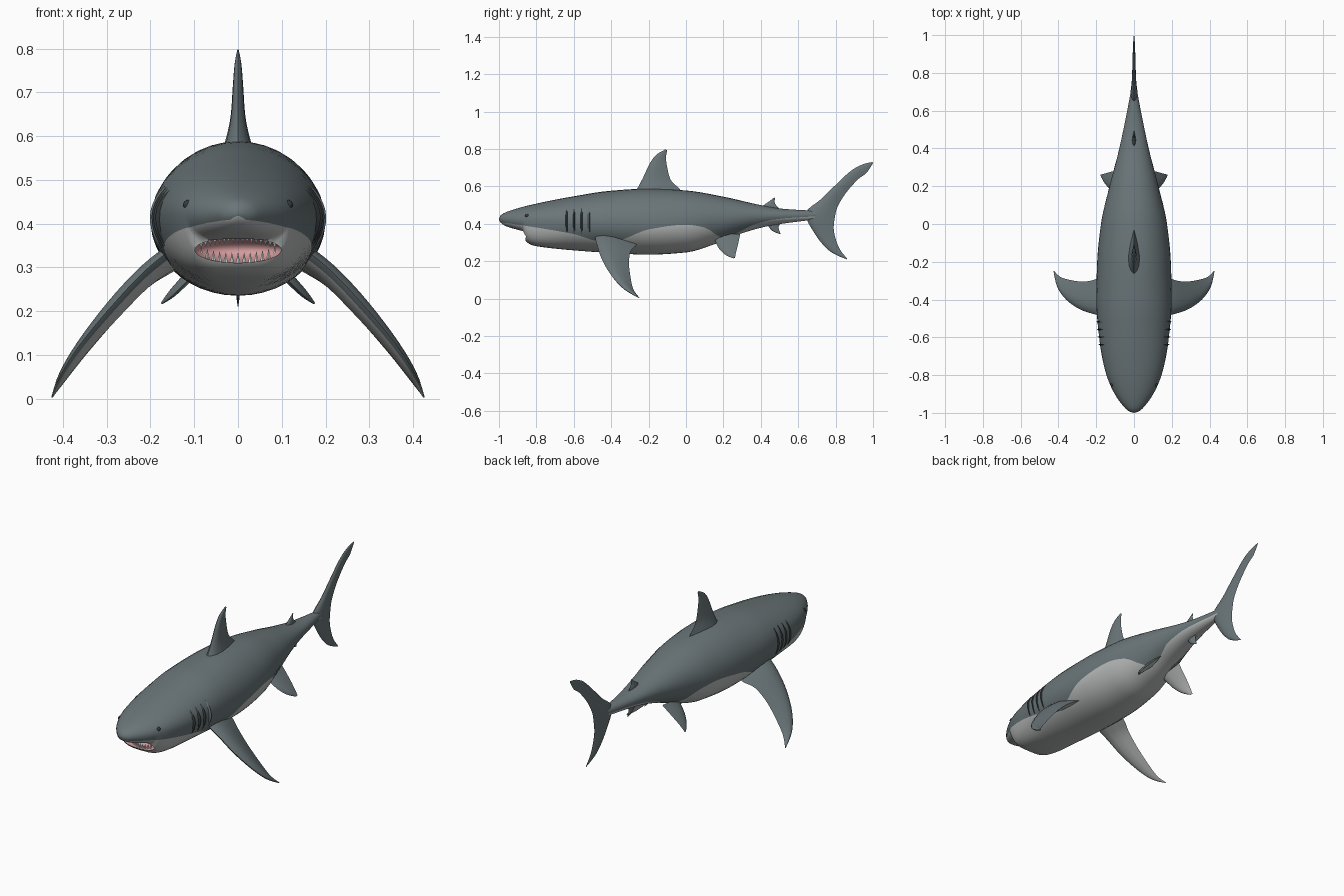
import bpy, bmesh, math
from mathutils import Vector, Matrix

if "Cube" in bpy.data.objects:
    bpy.data.objects.remove(bpy.data.objects["Cube"])


def material(name, rgb):
    m = bpy.data.materials.new(name)
    m.diffuse_color = (*rgb, 1)
    m.use_nodes = True
    m.node_tree.nodes["Principled BSDF"].inputs["Base Color"].default_value = m.diffuse_color
    return m


MATS = [material("slate_grey", (0.145, 0.18, 0.19)),
        material("belly_grey", (0.48, 0.50, 0.49)),
        material("mouth_pink", (0.66, 0.33, 0.34)),
        material("tooth_white", (0.80, 0.80, 0.76)),
        material("dark_slit", (0.035, 0.042, 0.045))]
GREY, BELLY, PINK, WHITE, DARK = range(5)


def finish(name, bm, mat=None):
    bmesh.ops.recalc_face_normals(bm, faces=bm.faces)
    if mat is not None:
        for f in bm.faces:
            f.material_index = mat
    me = bpy.data.meshes.new(name)
    bm.to_mesh(me)
    bm.free()
    for m in MATS:
        me.materials.append(m)
    ob = bpy.data.objects.new(name, me)
    bpy.context.collection.objects.link(ob)
    return ob


def curve(pts):
    """Smooth height curve through (y, value) points without overshoot."""
    d = [(b[1] - a[1]) / (b[0] - a[0]) for a, b in zip(pts, pts[1:])]
    m = [d[0]] + [2 * a * b / (a + b) if a * b > 0 else 0 for a, b in zip(d, d[1:])] + [d[-1]]

    def f(y):
        i = 0
        while i < len(pts) - 2 and y > pts[i + 1][0]:
            i += 1
        (x0, v0), (x1, v1) = pts[i], pts[i + 1]
        h = x1 - x0
        t = min(max((y - x0) / h, 0), 1)
        return ((2*t**3 - 3*t*t + 1) * v0 + (t**3 - 2*t*t + t) * h * m[i]
                + (3*t*t - 2*t**3) * v1 + (t**3 - t*t) * h * m[i + 1])
    return f


# Body profile curves along the length
top = curve([(-1, .43), (-.99, .447), (-.96, .463), (-.9, .483), (-.8, .508), (-.6, .547),
             (-.4, .577), (-.2, .588), (0, .578), (.2, .545), (.4, .50), (.52, .48), (.73, .468)])
bottom = curve([(-1, .42), (-.99, .405), (-.96, .386), (-.9, .368), (-.872, .358), (-.862, .318),
                (-.845, .297), (-.82, .285), (-.78, .277), (-.6, .258), (-.4, .244), (-.2, .235),
                (0, .247), (.15, .29), (.3, .35), (.45, .39), (.6, .412), (.73, .427)])
width = curve([(-1, .005), (-.99, .03), (-.96, .06), (-.92, .09), (-.87, .118), (-.8, .146),
               (-.7, .17), (-.6, .185), (-.4, .2), (-.2, .195), (0, .175), (.2, .13), (.4, .078),
               (.6, .036), (.73, .012)])
middle = curve([(-1, .425), (-.85, .42), (-.5, .41), (-.2, .40), (0, .41), (.2, .43), (.4, .442), (.73, .448)])
paint = curve([(-1, .41), (-.85, .388), (-.6, .345), (-.45, .305), (-.37, .31), (-.2, .37), (0, .395),
               (.1, .38), (.2, .325), (.3, .365), (.36, .395), (.5, .427), (.73, .442)])
square = curve([(-1, .85), (-.9, .55), (-.8, .52), (-.6, .85), (-.4, 1), (.73, 1)])


def skin(y, a, off=0.0, side=1):
    """Point on the body at angle a from the back (0) to the belly (pi)."""
    zc, c, s = middle(y), math.cos(a), max(math.sin(a), 0)
    if c >= 0:
        x, z = width(y) * s, zc + (top(y) - zc) * c
    else:
        x, z = width(y) * s ** square(y), zc + (zc - bottom(y)) * c
    n = Vector((x, 0, z - zc)).normalized()
    return Vector(((x + n.x * off) * side, y, z + n.z * off))


# Body loft, with one edge loop running along the belly colour line
NU, NL = 11, 9
ys = [-.998, -.99, -.976, -.96, -.94, -.92, -.9, -.885, -.873, -.868, -.863, -.857, -.85, -.84, -.828,
      -.81, -.79, -.76, -.72] + [-.68 + .03 * i for i in range(47)]
bm = bmesh.new()
rings = []
for y in ys:
    zc, zb = middle(y), bottom(y)
    ab = math.acos(-min(max((zc - paint(y)) / (zc - zb), .05), .98))
    angles = [ab * i / NU for i in range(NU)] + [ab + (math.pi - ab) * i / NL for i in range(NL + 1)]
    pts = [skin(y, a) for a in angles] + [skin(y, a, 0, -1) for a in angles[-2:0:-1]]
    rings.append([bm.verts.new(p) for p in pts])
n = len(rings[0])
for r0, r1 in zip(rings, rings[1:]):
    for k in range(n):
        f = bm.faces.new((r0[k], r0[(k + 1) % n], r1[(k + 1) % n], r1[k]))
        f.material_index = BELLY if NU <= k < n - NU else GREY
for ring, y in ((rings[0], -1), (rings[-1], ys[-1] + .005)):
    tip = bm.verts.new((0, y, middle(y)))
    for k in range(n):
        bm.faces.new((ring[k], ring[(k + 1) % n], tip))
body = finish("body", bm)

# Mouth hollow
bm = bmesh.new()
bmesh.ops.create_uvsphere(bm, u_segments=32, v_segments=16, radius=1,
                          matrix=Matrix.Translation((0, -.85, .34)) @ Matrix.Diagonal((.1, .075, .03, 1)))
cutter = finish("mouth_cutter", bm, PINK)
mod = body.modifiers.new("mouth", 'BOOLEAN')
mod.operation, mod.solver, mod.object = 'DIFFERENCE', 'EXACT', cutter
bpy.context.view_layer.objects.active = body
bpy.ops.object.modifier_apply(modifier=mod.name)
bpy.data.objects.remove(cutter)

# Teeth: a row on each jaw
for name, up, y0, count, size in (("lower_teeth", 1, -.842, 13, .026), ("upper_teeth", -1, -.868, 17, .017)):
    bm = bmesh.new()
    for i in range(count):
        x = .084 * (2 * i / (count - 1) - 1)
        z = .34 - up * (.03 * math.sqrt(1 - (x / .1) ** 2) + .003) + up * size / 2
        y = y0 + .03 * (x / .084) ** 2
        bmesh.ops.create_cone(bm, cap_ends=True, segments=6, radius1=.006, radius2=.0005, depth=size,
                              matrix=Matrix.Translation((x, y, z)) @ Matrix.Rotation(0 if up > 0 else math.pi, 4, 'X'))
    finish(name, bm, WHITE)

# Eyes and gill slits on both sides
for side, label in ((1, "right"), (-1, "left")):
    bm = bmesh.new()
    bmesh.ops.create_uvsphere(bm, u_segments=16, v_segments=8, radius=.011,
                              matrix=Matrix.Translation(skin(-.85, 1.25, -.006, side)))
    finish(label + "_eye", bm, DARK)
    bm = bmesh.new()
    for y in (-.645, -.605, -.565, -.525):
        rows = []
        for i in range(11):
            a = math.radians(60 + 5.5 * i)
            lift = .008 * math.sin(math.pi * i / 10)
            rows.append([bm.verts.new(skin(y + dy, a, off, side))
                         for dy, off in ((0, -.002), (.009, lift), (.012, -.006))])
        for a, b in zip(rows, rows[1:]):
            for k in range(3):
                f = bm.faces.new((a[k], a[(k + 1) % 3], b[(k + 1) % 3], b[k]))
                f.material_index = GREY if k == 0 and y > -.54 else DARK
        bm.faces.new(rows[0])
        bm.faces.new(rows[-1])
    finish(label + "_gills", bm)


def smooth_path(p, steps=4):
    """Catmull-Rom resampling of a list of vectors."""
    out = []
    for i in range(len(p) - 1):
        a, b, c, d = p[max(i - 1, 0)], p[i], p[i + 1], p[min(i + 2, len(p) - 1)]
        for s in range(steps):
            t = s / steps
            out.append(.5 * (2*b + (c - a)*t + (2*a - 5*b + 4*c - d)*t*t + (3*b - a - 3*c + d)*t**3))
    return out + [p[-1]]


def fin(name, lead, trail, thick, side=1, pale_under=False):
    """Loft lens-shaped sections between a leading and a trailing edge."""
    if len(lead[0]) == 2:
        lead, trail = [[(0, *p) for p in e] for e in (lead, trail)]
    le, te = [smooth_path([Vector(p) for p in e]) for e in (lead, trail)]
    th = [v.x for v in smooth_path([Vector((t, 0, 0)) for t in thick])]
    shape = [(0, 0), (.06, .5), (.2, .9), (.4, 1), (.7, .6), (1, 0), (.7, -.6), (.4, -1), (.2, -.9), (.06, -.5)]
    bm = bmesh.new()
    loops = []
    for i, (a, b) in enumerate(zip(le, te)):
        j, k = max(i - 1, 0), min(i + 1, len(le) - 1)
        nrm = (le[k] + te[k] - le[j] - te[j]).cross(b - a).normalized()
        if nrm.z < -1e-4:
            nrm.negate()
        pts = [a.lerp(b, s) + nrm * h * th[i] for s, h in shape]
        loops.append([bm.verts.new((p.x * side, p.y, p.z)) for p in pts])
    m = len(shape)
    for a, b in zip(loops, loops[1:]):
        for k in range(m):
            f = bm.faces.new((a[k], a[(k + 1) % m], b[(k + 1) % m], b[k]))
            f.material_index = BELLY if pale_under and 5 <= k < 9 else GREY
    bm.faces.new(loops[0])
    bm.faces.new(loops[-1])
    finish(name, bm)


# Upright fins, edges given as (y, z)
fin("dorsal_fin", [(-.29, .55), (-.26, .59), (-.228, .65), (-.195, .72), (-.16, .768), (-.11, .798)],
    [(-.01, .56), (-.045, .597), (-.082, .635), (-.10, .70), (-.107, .755), (-.10, .792)],
    [.04, .028, .017, .012, .008, .002])
fin("second_dorsal_fin", [(.38, .47), (.42, .503), (.445, .52), (.47, .54)],
    [(.51, .46), (.495, .485), (.475, .51), (.476, .538)], [.012, .009, .006, .001])
fin("anal_fin", [(.42, .42), (.445, .38), (.465, .36), (.502, .345)],
    [(.52, .43), (.507, .405), (.495, .38), (.506, .347)], [.012, .009, .006, .001])
fin("tail_fin",
    [(.998, .73), (.945, .718), (.88, .682), (.80, .608), (.72, .53), (.64, .455), (.69, .345), (.75, .27), (.80, .235), (.86, .21)],
    [(1, .725), (.965, .672), (.92, .638), (.855, .565), (.81, .49), (.795, .43), (.79, .37), (.803, .31), (.825, .26), (.862, .213)],
    [.001, .005, .007, .009, .012, .018, .012, .008, .005, .001])

# Paired fins
for side, label in ((1, "right"), (-1, "left")):
    fin(label + "_pectoral_fin",
        [(.10, -.485, .37), (.16, -.487, .335), (.22, -.475, .285), (.29, -.45, .21), (.36, -.40, .125), (.405, -.335, .055), (.426, -.25, .003)],
        [(.10, -.26, .32), (.155, -.265, .287), (.21, -.295, .255), (.275, -.305, .19), (.345, -.295, .105), (.39, -.28, .047), (.422, -.25, .006)],
        [.024, .024, .022, .02, .015, .01, .002], side, True)
    fin(label + "_pelvic_fin",
        [(.06, .15, .325), (.115, .175, .27), (.15, .21, .235), (.174, .25, .216)],
        [(.06, .29, .345), (.115, .278, .29), (.152, .268, .25), (.176, .262, .219)],
        [.014, .011, .008, .002], side, True)

# Smooth shading with sharp creases kept
for ob in bpy.context.collection.objects:
    ob.select_set(True)
bpy.context.view_layer.objects.active = body
bpy.ops.object.shade_smooth_by_angle(angle=math.radians(40))
